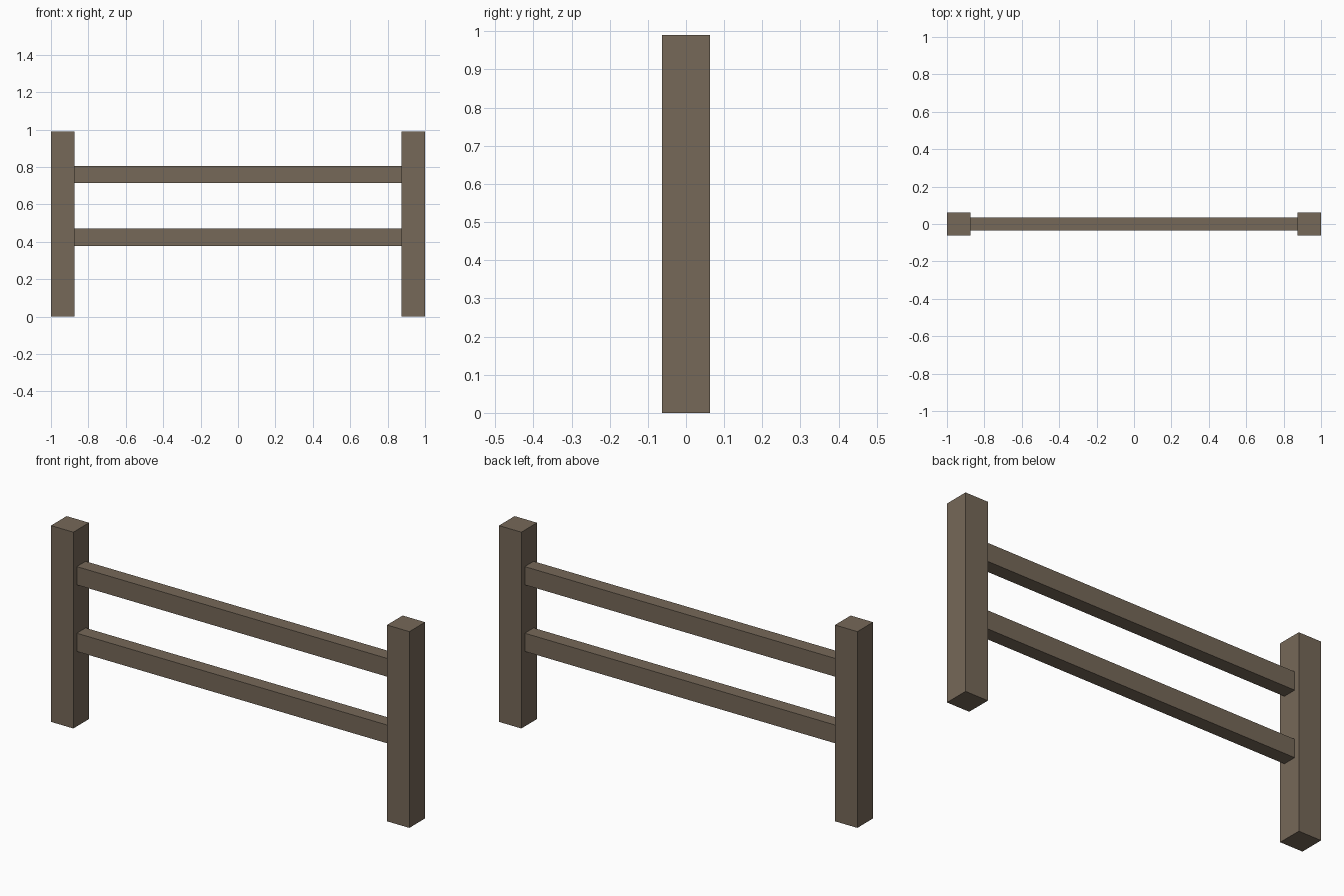
import bpy

default = bpy.data.objects.get("Cube")
if default:
    bpy.data.objects.remove(default, do_unlink=True)

# Weathered wood colour shared by every part
wood = bpy.data.materials.new("weathered_wood")
wood.use_nodes = True
colour = (0.18, 0.138, 0.098, 1)
wood.diffuse_color = colour
wood.node_tree.nodes["Principled BSDF"].inputs["Base Color"].default_value = colour


def beam(name, centre, size):
    bpy.ops.mesh.primitive_cube_add(size=1, location=centre)
    obj = bpy.context.object
    obj.name = name
    obj.scale = size
    bpy.ops.object.transform_apply(location=False, rotation=False, scale=True)
    obj.data.materials.append(wood)
    return obj


POST = 0.125
HEIGHT = 0.99
post_x = 1 - POST / 2

# Square end posts
for side, sign in (("left", 1), ("right", -1)):
    beam(side + "_post", (sign * post_x, 0, HEIGHT / 2), (POST, POST, HEIGHT))

# Horizontal rails butted between the posts
for name, z in (("lower_rail", 0.424), ("upper_rail", 0.76)):
    beam(name, (0, 0, z), (2 - 2 * POST, 0.07, 0.092))
